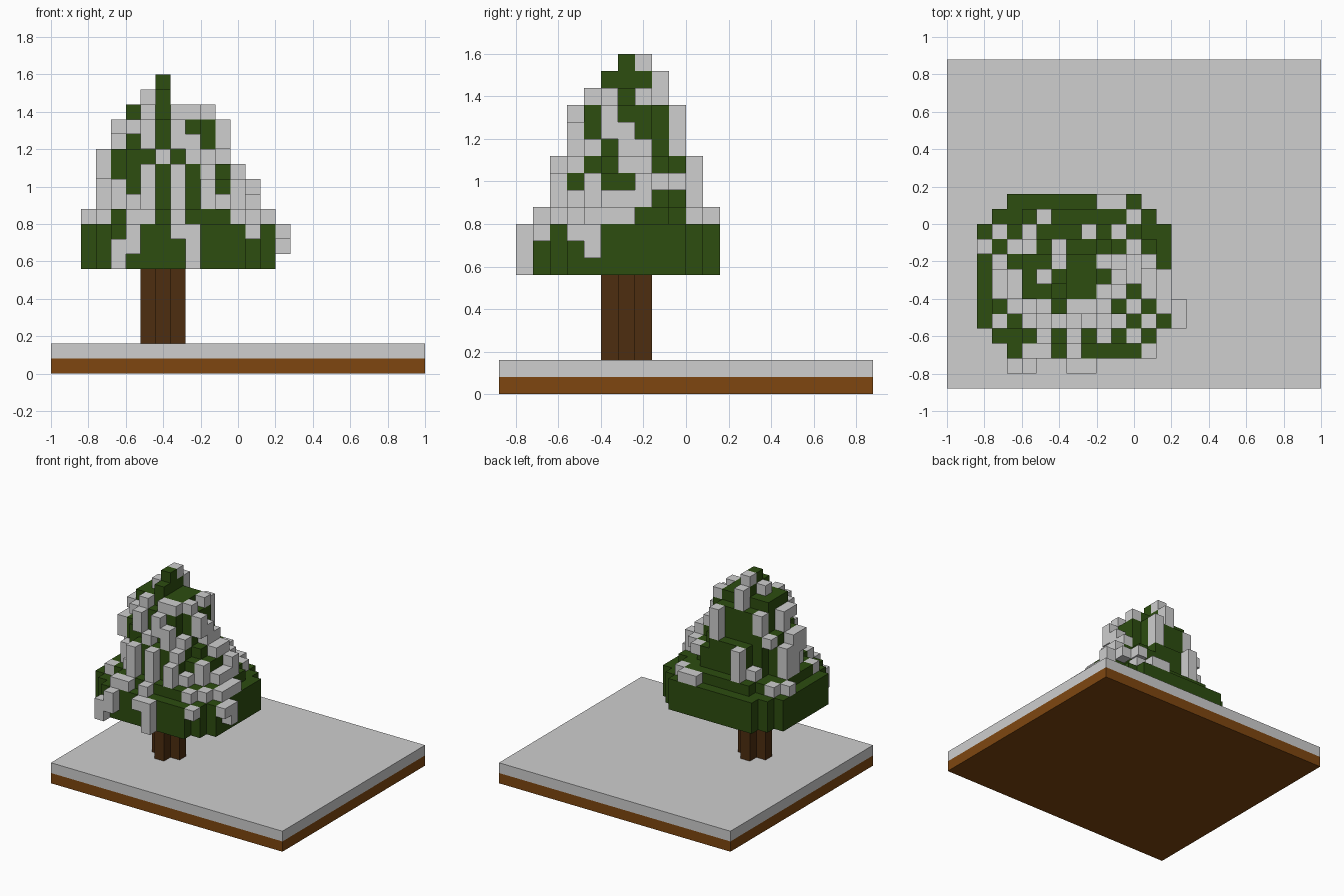
import bpy, bmesh

if "Cube" in bpy.data.objects:
    bpy.data.objects.remove(bpy.data.objects["Cube"])

S = 0.08                       # voxel size
ORIGIN = (-0.84, -0.80, 0.56)  # corner of the foliage grid


def material(name, rgb):
    m = bpy.data.materials.new(name)
    m.diffuse_color = (*rgb, 1)
    m.use_nodes = True
    m.node_tree.nodes["Principled BSDF"].inputs["Base Color"].default_value = m.diffuse_color
    return m


GREEN = material("pine green", (0.026, 0.074, 0.005))
SNOW = material("snow white", (0.62, 0.62, 0.62))
BARK = material("bark brown", (0.074, 0.027, 0.005))
EARTH = material("earth brown", (0.21, 0.062, 0.005))


def finish(name, bm, mat):
    me = bpy.data.meshes.new(name)
    bm.to_mesh(me)
    bm.free()
    me.materials.append(mat)
    bpy.context.collection.objects.link(bpy.data.objects.new(name, me))


def box(name, lo, hi, mat):
    bm = bmesh.new()
    bmesh.ops.create_cube(bm, size=1)
    for v in bm.verts:
        v.co = [(a + b) / 2 + c * (b - a) for a, b, c in zip(lo, hi, v.co)]
    finish(name, bm, mat)


def voxels(name, cells, mat):
    """Outer skin of a set of grid cells."""
    bm = bmesh.new()
    verts = {}

    def vert(p):
        if p not in verts:
            verts[p] = bm.verts.new([o + S * c for o, c in zip(ORIGIN, p)])
        return verts[p]

    for cell in sorted(cells):
        for axis in range(3):
            for side in (0, 1):
                n = list(cell)
                n[axis] += 2 * side - 1
                if tuple(n) in cells:
                    continue
                quad = []
                for a, b in ((0, 0), (1, 0), (1, 1), (0, 1)):
                    p = list(cell)
                    p[axis] += side
                    p[(axis + 1) % 3] += a
                    p[(axis + 2) % 3] += b
                    quad.append(vert(tuple(p)))
                bm.faces.new(quad if side else quad[::-1])
    finish(name, bm, mat)


# Ground slab: earth with a snow cover
box("earth_slab", (-1, -0.88, 0), (1, 0.88, 0.08), EARTH)
box("snow_cover", (-1, -0.88, 0.08), (1, 0.88, 0.16), SNOW)

# Trunk: plus-shaped column
trunk = {(5 + a, 6 + b, k) for k in range(-5, 0)
         for a, b in ((0, 0), (1, 0), (-1, 0), (0, 1), (0, -1))}
voxels("trunk", trunk, BARK)

# Foliage tiers: x range, y range, z range, corner cut
TIERS = [
    (0, 13, 1, 12, 0, 3, 2),
    (1, 12, 2, 11, 3, 4, 2),
    (2, 11, 3, 10, 4, 6, 2),
    (2, 10, 3, 10, 6, 7, 2),
    (2, 9, 4, 9, 7, 8, 1),
    (3, 9, 4, 9, 8, 10, 1),
    (3, 8, 5, 8, 10, 11, 0),
    (5, 6, 5, 8, 11, 12, 0),
    (5, 6, 6, 7, 12, 13, 0),
]
foliage = set()
for i0, i1, j0, j1, k0, k1, cut in TIERS:
    for i in range(i0, i1):
        for j in range(j0, j1):
            if min(i - i0, i1 - 1 - i) + min(j - j0, j1 - 1 - j) >= cut:
                foliage |= {(i, j, k) for k in range(k0, k1)}
voxels("foliage", foliage, GREEN)

# Snow streaks: column, lowest and highest layer, laid on each side's surface
FRONT = [(2, 0, 1), (3, 1, 4), (3, 9, 9), (4, 3, 6), (4, 8, 10), (5, 7, 7),
         (6, 2, 6), (6, 8, 10), (7, 0, 2), (7, 7, 8), (7, 10, 10), (8, 4, 7),
         (9, 4, 4), (10, 3, 5), (11, 2, 2)]
RIGHT = [(3, 2, 3), (4, 1, 3), (5, 3, 4), (6, 3, 4), (7, 4, 7), (8, 5, 5),
         (9, 5, 5), (6, 6, 8), (5, 8, 10), (7, 10, 10)]
LEFT = [(8, 3, 3), (7, 4, 6), (6, 4, 7), (4, 4, 5), (5, 6, 7), (8, 7, 9),
        (6, 8, 9), (5, 9, 9), (3, 3, 3), (6, 11, 11)]
BACK = [(8, 3, 3), (9, 3, 3), (10, 3, 3), (1, 3, 3), (3, 4, 4), (4, 4, 6),
        (7, 7, 9), (5, 10, 12)]
snow = set()
for streaks, axis, step in ((FRONT, 1, 1), (BACK, 1, -1),
                            (LEFT, 0, 1), (RIGHT, 0, -1)):
    for u, k0, k1 in streaks:
        for k in range(k0, k1 + 1):
            hits = [c[axis] for c in foliage if c[1 - axis] == u and c[2] == k]
            if hits:
                d = (min(hits) if step > 0 else max(hits)) - step
                snow.add((u, d, k) if axis else (d, u, k))
voxels("snow_streaks", snow, SNOW)
